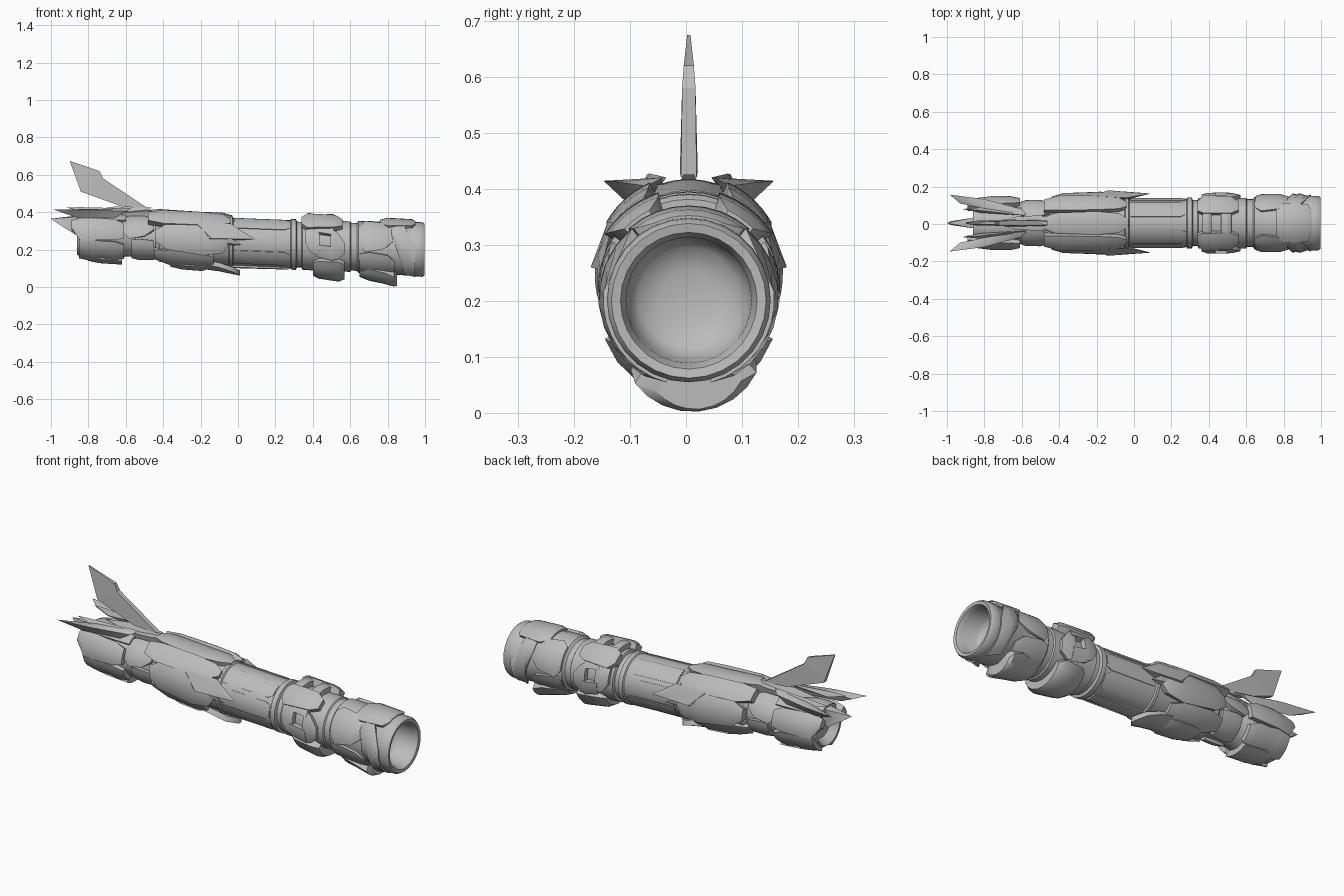
import bpy, bmesh, math
from mathutils import Vector

grey = bpy.data.materials.new("plain grey")
grey.diffuse_color = (0.5, 0.5, 0.5, 1)
CY = 0.005


def axis_z(x):
    return 0.24 - 0.04 * x


def polar(x, deg, r):
    # 0 degrees is up, positive turns to the front
    a = math.radians(deg)
    return Vector((x, CY - r * math.sin(a), axis_z(x) + r * math.cos(a)))


def finish(name, bm, angle=40):
    bmesh.ops.recalc_face_normals(bm, faces=bm.faces)
    me = bpy.data.meshes.new(name)
    bm.to_mesh(me)
    bm.free()
    ob = bpy.data.objects.new(name, me)
    bpy.context.collection.objects.link(ob)
    me.materials.append(grey)
    bpy.ops.object.select_all(action='DESELECT')
    ob.select_set(True)
    bpy.context.view_layer.objects.active = ob
    bpy.ops.object.shade_smooth_by_angle(angle=math.radians(angle))
    return ob


def lathe(name, profile, n=28):
    bm = bmesh.new()
    rings = [[bm.verts.new(polar(x, 360 * i / n, r)) for i in range(n)] for x, r in profile]
    for a, b in zip(rings, rings[1:]):
        for i in range(n):
            bm.faces.new((a[i], a[(i + 1) % n], b[(i + 1) % n], b[i]))
    bm.faces.new(rings[0])
    bm.faces.new(rings[-1])
    return finish(name, bm)


def plate(name, stations, thick=0.03, sag=0.0, both=True, n=8):
    """Curved armour plate; stations are (x, start angle, end angle, radius)."""
    for side in ((1, -1) if both else (1,)):
        bm = bmesh.new()

        def grid(dr):
            rows = []
            for x, a0, a1, r in stations:
                rows.append([bm.verts.new(polar(x, side * (a0 + (a1 - a0) * j / n),
                             r - dr - sag * (2 * j / n - 1) ** 2)) for j in range(n + 1)])
            return rows
        top, low = grid(0), grid(thick)
        m = len(stations)
        for i in range(m - 1):
            for j in range(n):
                for g in (top, low):
                    bm.faces.new((g[i][j], g[i][j + 1], g[i + 1][j + 1], g[i + 1][j]))
            for j in (0, n):
                bm.faces.new((top[i][j], top[i + 1][j], low[i + 1][j], low[i][j]))
        for i in (0, m - 1):
            for j in range(n):
                bm.faces.new((top[i][j], top[i][j + 1], low[i][j + 1], low[i][j]))
        finish(name + ("" if not both else "_front" if side > 0 else "_back"), bm)


def hull(name, pts, both=False):
    for side in ((1, -1) if both else (1,)):
        bm = bmesh.new()
        for x, y, z in pts:
            bm.verts.new((x, CY + side * y, z))
        bmesh.ops.convex_hull(bm, input=bm.verts)
        finish(name + ("" if not both else "_back" if side > 0 else "_front"), bm, 30)


# main tube with hollow, round-bottomed muzzle
lathe("tube", [(-0.82, 0.07), (-0.86, 0.10), (-0.84, 0.115), (-0.62, 0.113), (-0.60, 0.10),
               (-0.44, 0.10), (-0.42, 0.122), (-0.05, 0.13), (-0.045, 0.137), (-0.03, 0.137),
               (-0.025, 0.129), (0.28, 0.129), (0.285, 0.136), (0.31, 0.136), (0.315, 0.122),
               (0.34, 0.122), (0.345, 0.135), (0.60, 0.135), (0.605, 0.128), (0.635, 0.128),
               (0.645, 0.14), (0.93, 0.142), (0.94, 0.146), (0.985, 0.146), (0.998, 0.138),
               (0.995, 0.122), (0.97, 0.112), (0.89, 0.108), (0.865, 0.09), (0.85, 0.05)])

# raised strips on the barrel
for a in (35, 85, 130):
    plate("barrel_strip", [(-0.02, a - 20, a + 20, 0.133), (0.25, a - 20, a + 20, 0.133),
                           (0.275, a - 14, a + 14, 0.131)], 0.012)
plate("barrel_keel", [(-0.05, 165, 195, 0.140), (0.27, 167, 193, 0.136)], 0.015, both=False)

# muzzle armour
plate("muzzle_slanted_strap", [(0.82, 28, 60, 0.152), (0.85, 28, 95, 0.160),
                               (0.89, 40, 150, 0.160), (0.945, 85, 165, 0.153)], 0.025)
plate("muzzle_top_plate", [(0.76, -30, 30, 0.150), (0.80, -42, 42, 0.162),
                           (0.93, -38, 38, 0.160), (0.95, -25, 25, 0.150)], 0.025, both=False)
plate("muzzle_side_plate", [(0.65, 35, 85, 0.145), (0.68, 25, 100, 0.155),
                            (0.78, 30, 92, 0.155), (0.83, 45, 75, 0.146)], 0.02)
plate("muzzle_lower_plate", [(0.65, 105, 150, 0.147), (0.70, 100, 160, 0.153),
                             (0.80, 105, 160, 0.155), (0.84, 120, 150, 0.148)], 0.02)
plate("muzzle_chin", [(0.65, 150, 212, 0.160), (0.70, 140, 220, 0.178),
                      (0.78, 142, 226, 0.192), (0.835, 148, 222, 0.205), (0.85, 160, 212, 0.200)],
      0.055, 0.024, False)

# clamp around the tube, with a framed window on the top
for x0, x1 in ((0.365, 0.415), (0.465, 0.52)):
    plate("clamp_top_bar", [(x0, -38, 38, 0.162), (x0 + 0.01, -38, 38, 0.170),
                            (x1 - 0.01, -38, 38, 0.170), (x1, -38, 38, 0.162)], 0.045, both=False)
plate("clamp_shoulder", [(0.34, 24, 46, 0.162), (0.37, 18, 58, 0.177),
                         (0.52, 18, 54, 0.175), (0.56, 26, 46, 0.160)], 0.04)
# octagonal side link framing a slot
plate("clamp_link_rear", [(0.36, 58, 88, 0.152), (0.39, 48, 104, 0.162), (0.435, 50, 110, 0.162)], 0.035)
plate("clamp_link_fore", [(0.495, 55, 116, 0.162), (0.53, 62, 118, 0.160), (0.57, 82, 106, 0.150)], 0.035)
plate("clamp_link_cap", [(0.42, 44, 64, 0.163), (0.51, 50, 68, 0.163)], 0.03)
plate("clamp_link_foot", [(0.42, 88, 112, 0.163), (0.51, 92, 120, 0.163)], 0.03)
plate("clamp_base", [(0.40, 130, 230, 0.162), (0.43, 122, 238, 0.178),
                     (0.54, 120, 240, 0.190), (0.57, 128, 232, 0.175)], 0.045, 0.017, False)

# middle armour
plate("mid_top_plate", [(-0.50, -9, 9, 0.150), (-0.42, -20, 20, 0.160), (-0.20, -24, 24, 0.154),
                        (-0.08, -20, 20, 0.154), (-0.03, -8, 8, 0.142)], 0.035, both=False)
plate("mid_shoulder", [(-0.48, 26, 52, 0.160), (-0.40, 24, 60, 0.170), (-0.20, 25, 60, 0.170),
                       (-0.08, 28, 56, 0.165), (-0.04, 36, 48, 0.152)], 0.04)
plate("mid_side_plate", [(-0.44, 70, 96, 0.142), (-0.38, 58, 110, 0.160), (-0.18, 56, 118, 0.168),
                         (-0.08, 64, 112, 0.163), (-0.05, 78, 98, 0.150)], 0.035)
plate("mid_lower_plate", [(-0.45, 118, 150, 0.125), (-0.36, 112, 160, 0.148), (-0.20, 116, 165, 0.156),
                          (-0.13, 126, 160, 0.147)], 0.03)
plate("mid_belly", [(-0.36, 155, 205, 0.146), (-0.30, 150, 210, 0.158),
                    (-0.19, 150, 210, 0.162), (-0.16, 158, 202, 0.150)], 0.03, both=False)
plate("belly_blade", [(-0.20, 145, 215, 0.150), (-0.10, 150, 210, 0.160),
                      (-0.03, 158, 202, 0.172), (0.01, 176, 184, 0.178)], 0.028, both=False)
# jagged side blades
hull("side_blade_upper", [(-0.22, 0.145, 0.34), (-0.22, 0.13, 0.25), (-0.04, 0.135, 0.34),
                          (-0.02, 0.13, 0.25), (0.09, 0.158, 0.255), (-0.14, 0.175, 0.26),
                          (0.0, 0.162, 0.285)], True)
hull("side_blade_lower", [(-0.20, 0.14, 0.27), (-0.18, 0.165, 0.25), (-0.08, 0.12, 0.22),
                          (0.02, 0.148, 0.225), (-0.04, 0.16, 0.265)], True)

# neck armour
plate("neck_collar", [(-0.62, 25, 75, 0.112), (-0.58, 18, 92, 0.122),
                      (-0.50, 18, 84, 0.125), (-0.45, 28, 65, 0.120)], 0.03)
plate("neck_lower", [(-0.57, 95, 165, 0.112), (-0.53, 92, 170, 0.118), (-0.45, 95, 168, 0.115)], 0.025)
plate("neck_ridge", [(-0.66, -14, 14, 0.132), (-0.50, -16, 16, 0.152), (-0.44, -8, 8, 0.152)], 0.05, both=False)

# tail housing
plate("tail_side_plate", [(-0.89, 48, 72, 0.122), (-0.84, 44, 102, 0.134), (-0.76, 46, 98, 0.144),
                          (-0.66, 48, 96, 0.144), (-0.61, 55, 92, 0.134)], 0.035)
plate("tail_lower_plate", [(-0.85, 100, 160, 0.128), (-0.78, 98, 165, 0.138), (-0.72, 100, 164, 0.134),
                           (-0.66, 100, 162, 0.141), (-0.61, 108, 150, 0.130)], 0.03)
plate("tail_belly", [(-0.80, 152, 208, 0.132), (-0.74, 148, 212, 0.142),
                     (-0.62, 150, 210, 0.145)], 0.03, both=False)
plate("tail_top", [(-0.86, -36, 36, 0.115), (-0.82, -44, 44, 0.125),
                   (-0.60, -42, 42, 0.126)], 0.035, both=False)
hull("tail_spike", [(-1.0, 0, 0.365), (-0.98, 0.010, 0.35), (-0.98, -0.010, 0.35), (-0.86, 0.028, 0.375),
                    (-0.86, -0.028, 0.375), (-0.87, 0.025, 0.28), (-0.87, -0.025, 0.28), (-0.76, 0, 0.395)])

# swept wings
hull("wing", [(-0.985, 0.152, 0.414), (-0.93, 0.105, 0.40), (-0.80, 0.078, 0.414), (-0.57, 0.045, 0.42),
              (-0.60, 0.075, 0.405), (-0.80, 0.128, 0.412), (-0.86, 0.105, 0.37), (-0.66, 0.075, 0.37)], True)
hull("wing_inner_spike", [(-0.92, 0.075, 0.425), (-0.82, 0.055, 0.40), (-0.80, 0.085, 0.40),
                          (-0.58, 0.04, 0.42), (-0.60, 0.06, 0.40), (-0.84, 0.07, 0.427)], True)

# upright fin in two tapered halves
fin_low = [(-0.84, 0.51, 0.013), (-0.72, 0.58, 0.012), (-0.48, 0.42, 0.014), (-0.62, 0.43, 0.016)]
hull("fin_blade", [(x, s * w, z) for x, z, w in fin_low for s in (-1, 1)])
fin_high = [(-0.90, 0.674, 0.003), (-0.74, 0.62, 0.009), (-0.72, 0.58, 0.012), (-0.84, 0.51, 0.013)]
hull("fin_tip", [(x, s * w, z) for x, z, w in fin_high for s in (-1, 1)])
hull("fin_root", [(-0.80, 0, 0.41), (-0.66, 0.022, 0.39), (-0.66, -0.022, 0.39), (-0.66, 0, 0.43),
                  (-0.46, 0.01, 0.425), (-0.46, -0.01, 0.425), (-0.50, 0.022, 0.39), (-0.50, -0.022, 0.39)])
